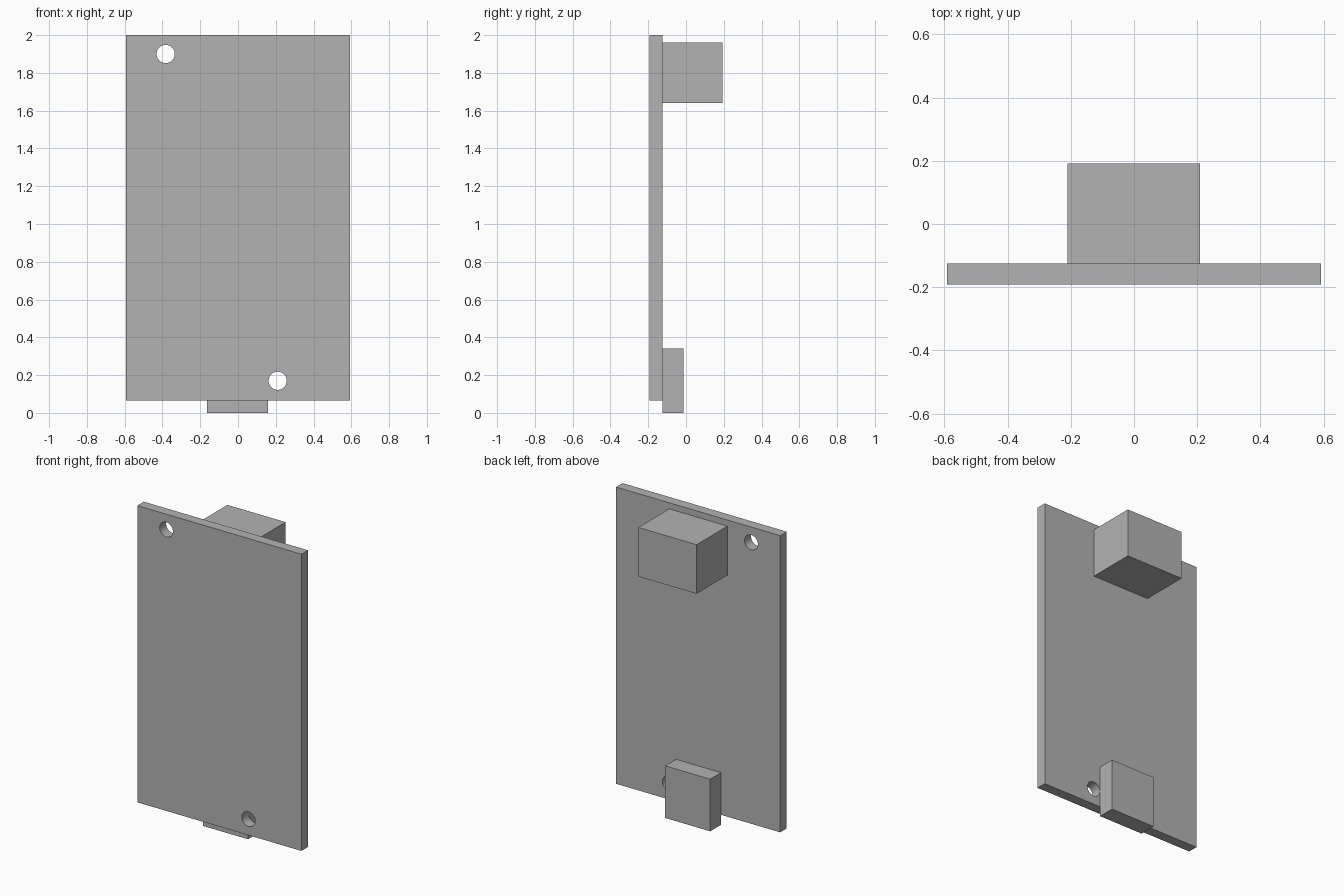
import bpy
import math

cube = bpy.data.objects.get("Cube")
if cube:
    bpy.data.objects.remove(cube, do_unlink=True)

# Single plain grey for every part
grey = bpy.data.materials.new("plain_grey")
grey.use_nodes = True
colour = (0.45, 0.45, 0.45, 1.0)
grey.diffuse_color = colour
grey.node_tree.nodes["Principled BSDF"].inputs["Base Color"].default_value = colour


def box(name, low, high):
    """Box between two opposite corners."""
    middle = [(a + b) / 2 for a, b in zip(low, high)]
    bpy.ops.mesh.primitive_cube_add(size=1, location=middle)
    obj = bpy.context.object
    obj.name = name
    obj.scale = [b - a for a, b in zip(low, high)]
    bpy.ops.object.transform_apply(location=False, rotation=False, scale=True)
    obj.data.materials.append(grey)
    return obj


def drill(target, x, z, radius):
    """Round hole through the board, front to back."""
    bpy.ops.mesh.primitive_cylinder_add(
        vertices=48, radius=radius, depth=0.3,
        location=(x, target.location.y, z), rotation=(math.pi / 2, 0, 0))
    cutter = bpy.context.object
    cutter.name = "hole_cutter"
    cutter.hide_render = True
    cutter.data.materials.append(grey)
    hole = target.modifiers.new("hole", 'BOOLEAN')
    hole.operation = 'DIFFERENCE'
    hole.solver = 'EXACT'
    hole.object = cutter
    bpy.context.view_layer.objects.active = target
    bpy.ops.object.modifier_apply(modifier=hole.name)
    bpy.data.objects.remove(cutter, do_unlink=True)


# Flat board with two mounting holes
front, back = -0.192, -0.125
board = box("board", (-0.592, front, 0.065), (0.592, back, 2.0))
drill(board, -0.383, 1.9, 0.048)
drill(board, 0.21, 0.17, 0.048)

# Blocks on the rear face
box("upper_connector", (-0.211, back, 1.64), (0.209, 0.192, 1.96))
box("lower_connector", (-0.165, back, 0.0), (0.16, -0.014, 0.34))
